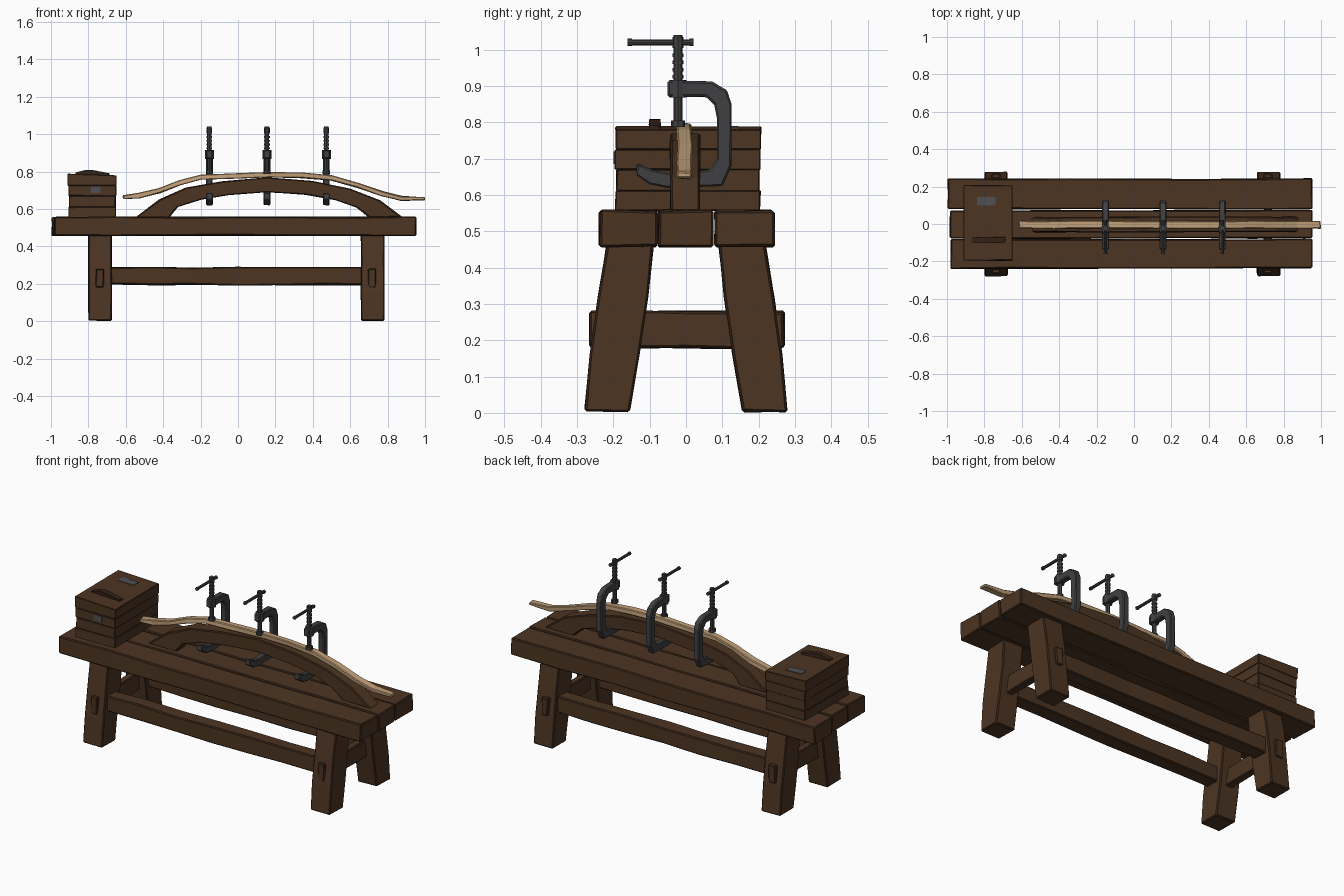
import bpy, bmesh, random
from math import pi
from mathutils import Vector, Matrix

random.seed(4)
if "Cube" in bpy.data.objects:
    bpy.data.objects.remove(bpy.data.objects["Cube"])


def material(name, rgb):
    m = bpy.data.materials.new(name)
    m.use_nodes = True
    m.diffuse_color = (*rgb, 1)
    bsdf = m.node_tree.nodes["Principled BSDF"]
    bsdf.inputs["Base Color"].default_value = (*rgb, 1)
    bsdf.inputs["Roughness"].default_value = 0.9
    return m


WOOD = material("dark oak", (0.073, 0.035, 0.016))
EDGE = material("worn dark edge", (0.035, 0.017, 0.009))
PALE = material("pale stave wood", (0.53, 0.35, 0.19))
IRON = material("iron", (0.052, 0.052, 0.055))
STEEL = material("grey plate", (0.08, 0.08, 0.085))


def finish(name, bm, mat, chamfer=0.0, edge=None):
    bmesh.ops.recalc_face_normals(bm, faces=bm.faces)
    me = bpy.data.meshes.new(name)
    bm.to_mesh(me)
    bm.free()
    ob = bpy.data.objects.new(name, me)
    bpy.context.collection.objects.link(ob)
    me.materials.append(mat)
    if edge:
        me.materials.append(edge)
    if chamfer:
        bev = ob.modifiers.new("chamfer", "BEVEL")
        bev.width, bev.segments = chamfer, 1
        bev.limit_method, bev.angle_limit = "ANGLE", 0.7
        if edge:
            bev.material = 1
    return ob


def ribbon(name, rungs, axis, lo, hi, mat, jitter=0.0, chamfer=0.0, edge=None):
    """Four-sided beam through pairs of profile points, extruded along one axis."""
    bm = bmesh.new()
    shake = lambda: random.uniform(-jitter, jitter)

    def vert(p, depth):
        co = (depth, p[0], p[1]) if axis == "x" else (p[0], depth, p[1])
        return bm.verts.new([c + shake() for c in co])

    rings = [[vert(a, lo), vert(b, lo), vert(b, hi), vert(a, hi)] for a, b in rungs]
    for r, s in zip(rings, rings[1:]):
        for i in range(4):
            j = (i + 1) % 4
            bm.faces.new((r[i], r[j], s[j], s[i]))
    bm.faces.new(rings[0])
    bm.faces.new(rings[-1])
    return finish(name, bm, mat, chamfer, edge)


def level(start, end, bottom, top, parts):
    """Rungs of a straight horizontal beam."""
    xs = [start + (end - start) * i / parts for i in range(parts + 1)]
    return [((x, bottom), (x, top)) for x in xs]


def strip(path, thick):
    """Rungs across a bent path, tapering at both ends."""
    pts = [Vector(p) for p in path]
    out = []
    for i, p in enumerate(pts):
        t = (pts[min(i + 1, len(pts) - 1)] - pts[max(i - 1, 0)]).normalized()
        n = Vector((-t.y, t.x)) * thick / 2
        if i in (0, len(pts) - 1):
            n *= 0.6
        out.append((p - n, p + n))
    return out


def rods(name, pieces, mat, sides=8):
    """Joined cylinders: centre, length, radius, axis."""
    bm = bmesh.new()
    for centre, length, radius, axis in pieces:
        turn = Matrix.Rotation(pi / 2, 4, "X") if axis == "y" else Matrix()
        bmesh.ops.create_cone(bm, cap_ends=True, segments=sides, radius1=radius,
                              radius2=radius, depth=length,
                              matrix=Matrix.Translation(centre) @ turn)
    return finish(name, bm, mat)


timber = dict(mat=WOOD, chamfer=0.006, edge=EDGE)
board = dict(mat=WOOD, chamfer=0.003, edge=EDGE)

# Bench top: three rough planks
for name, x0, lo, hi in (("front_plank", -0.98, -0.238, -0.081),
                         ("middle_plank", -0.985, -0.077, 0.073),
                         ("back_plank", -0.995, 0.079, 0.242)):
    ribbon(name, level(x0, 0.953, 0.458, 0.558, 6), "y", lo, hi, jitter=0.003, **timber)

# Splayed legs and a long stretcher on each side
for side, s in (("front", -1), ("back", 1)):
    for end, x in (("left", 0.72), ("right", -0.738)):
        rungs = [((s * a, z), (s * b, z)) for z, a, b in
                 ((0.003, 0.155, 0.28), (0.16, 0.128, 0.264),
                  (0.32, 0.105, 0.242), (0.47, 0.088, 0.218))]
        ribbon(f"{side}_{end}_leg", rungs, "x", x - 0.063, x + 0.063,
               jitter=0.002, **timber)
    ribbon(f"{side}_stretcher", level(-0.70, 0.68, 0.195, 0.288, 6), "y",
           s * 0.188 - 0.042, s * 0.188 + 0.042, jitter=0.004, **timber)

# Cross rails with through tenons
for end, x in (("left", 0.717), ("right", -0.738)):
    ribbon(f"{end}_cross_rail", level(-0.265, 0.27, 0.178, 0.28, 4), "x",
           x - 0.022, x + 0.022, jitter=0.003, **timber)

# Arched bending form
arch = [((-0.37, 0.555), (-0.55, 0.555)), ((-0.32, 0.612), (-0.42, 0.65)),
        ((-0.20, 0.65), (-0.28, 0.715)), ((-0.05, 0.675), (-0.08, 0.748)),
        ((0.15, 0.69), (0.15, 0.768)), ((0.36, 0.677), (0.40, 0.75)),
        ((0.52, 0.648), (0.60, 0.708)), ((0.63, 0.61), (0.76, 0.645)),
        ((0.70, 0.555), (0.88, 0.555))]
ribbon("arched_form", arch, "y", -0.043, 0.038, jitter=0.002, **timber)

# Pale bent stave clamped over the form
stave = [(-0.615, 0.664), (-0.53, 0.672), (-0.42, 0.698), (-0.31, 0.742),
         (-0.2, 0.768), (0, 0.778), (0.16, 0.782), (0.34, 0.78), (0.5, 0.765),
         (0.64, 0.728), (0.77, 0.682), (0.87, 0.656), (0.998, 0.656)]
ribbon("bent_stave", strip(stave, 0.027), "y", -0.024, 0.016, PALE,
       jitter=0.003, chamfer=0.004)

# Screw clamps
frame = [((-0.05, 0.87), (-0.05, 0.915)), ((0.055, 0.87), (0.072, 0.912)),
         ((0.078, 0.848), (0.112, 0.888)), ((0.086, 0.81), (0.125, 0.85)),
         ((0.086, 0.7), (0.125, 0.68)), ((0.064, 0.668), (0.1, 0.625)),
         ((-0.05, 0.66), (-0.05, 0.62)), ((-0.09, 0.668), (-0.1, 0.63)),
         ((-0.135, 0.687), (-0.138, 0.655))]
for i, x in enumerate((-0.153, 0.155, 0.472)):
    ribbon(f"clamp_frame_{i}", frame, "x", x - 0.018, x + 0.018, IRON,
           jitter=0.001, chamfer=0.005)
    y = -0.022
    thread = [((x, y, 0.925 + 0.02 * k), 0.01, 0.015, "z") for k in range(4)]
    rods(f"clamp_screw_{i}", thread + [
        ((x, y, 0.915), 0.25, 0.012, "z"),
        ((x, y, 0.796), 0.018, 0.019, "z"),
        ((x, y, 1.02), 0.03, 0.015, "z"),
        ((x, y, 0.892), 0.048, 0.024, "z")], IRON)
    rods(f"clamp_handle_{i}", [
        ((x, -0.07, 1.02), 0.18, 0.008, "y"),
        ((x, -0.155, 1.02), 0.012, 0.01, "y"),
        ((x, 0.015, 1.02), 0.012, 0.01, "y")], IRON)

# Tool chest built from stacked boards with a sloping lid
for i, (lo, hi, grow) in enumerate(((0.555, 0.611, 0.003), (0.61, 0.671, 0),
                                    (0.67, 0.726, 0.004))):
    ribbon(f"chest_board_{i}", level(-0.903 - grow, -0.655 + grow, lo, hi, 1), "y",
           -0.192 - grow, 0.202 + grow, jitter=0.002, **board)
lid = [((-0.912, 0.725), (-0.912, 0.79)), ((-0.65, 0.725), (-0.65, 0.78))]
ribbon("chest_lid", lid, "y", -0.194, 0.207, jitter=0.001, **board)

# Loose tool and metal plates on the chest
tool = [((-0.87, 0.782), (-0.87, 0.795)), ((-0.81, 0.78), (-0.81, 0.808)),
        ((-0.77, 0.78), (-0.77, 0.806)), ((-0.69, 0.775), (-0.69, 0.79))]
ribbon("chest_tool", tool, "y", -0.1, -0.07, EDGE, jitter=0.003)
plate = [((-0.84, 0.782), (-0.84, 0.79)), ((-0.74, 0.779), (-0.74, 0.787))]
ribbon("lid_plate", plate, "y", 0.1, 0.145, STEEL)
ribbon("front_plate", level(-0.785, -0.735, 0.685, 0.72, 1), "y", -0.199, -0.192, STEEL)
